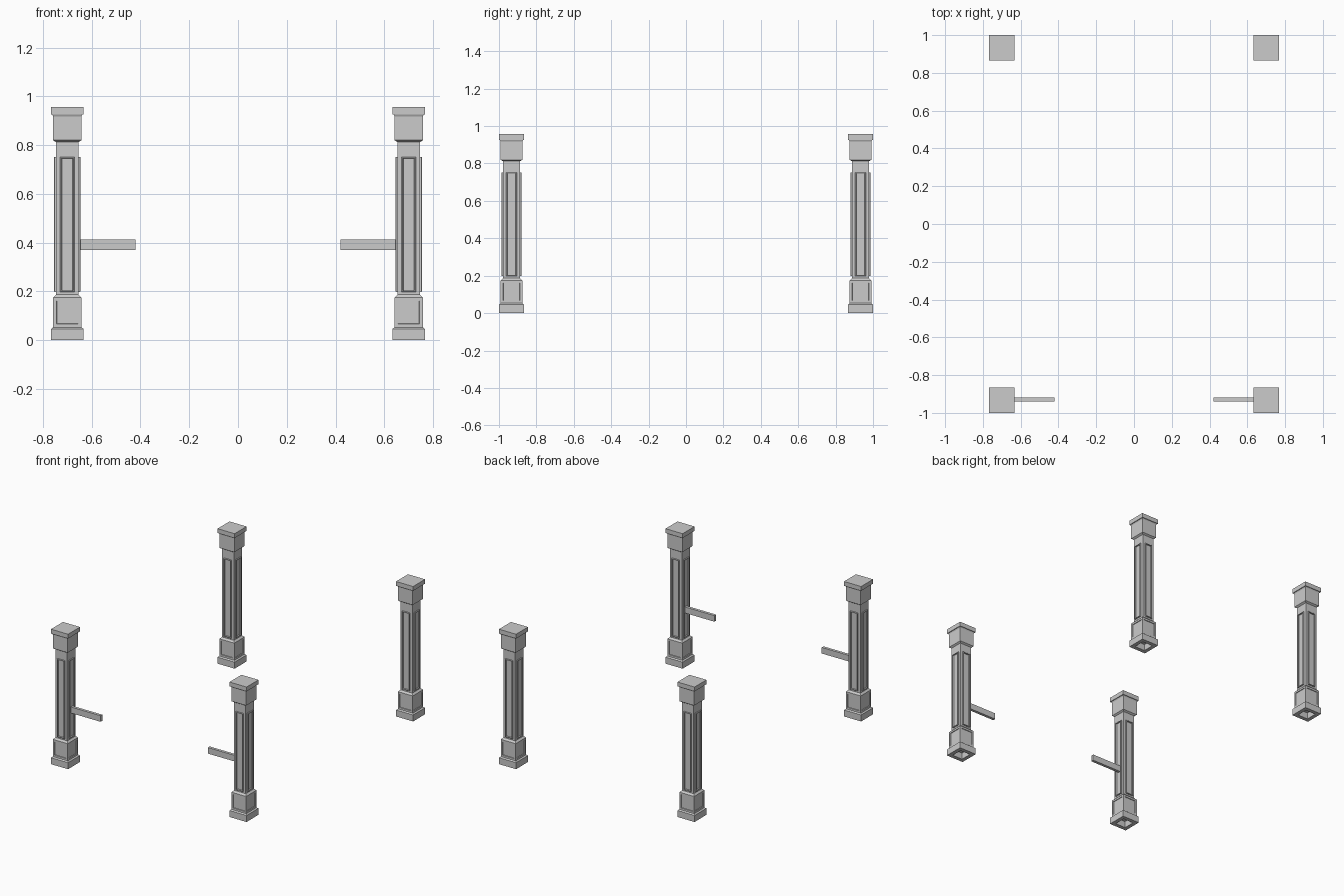
import bpy, bmesh, math
from mathutils import Matrix, Vector

if "Cube" in bpy.data.objects:
    bpy.data.objects.remove(bpy.data.objects["Cube"])

PX, PY = 0.70, 0.933


def rings_to_mesh(bm, rings):
    """Bridge successive four-corner rings into side faces."""
    loops = [[bm.verts.new(p) for p in ring] for ring in rings]
    sides = []
    for a, b in zip(loops, loops[1:]):
        sides.append([bm.faces.new((a[i], a[(i + 1) % 4], b[(i + 1) % 4], b[i]))
                      for i in range(4)])
    return loops, sides


def finish(bm, name):
    bmesh.ops.recalc_face_normals(bm, faces=bm.faces)
    me = bpy.data.meshes.new(name)
    bm.to_mesh(me)
    bm.free()
    return me


def square(h, z):
    return [(-h, -h, z), (h, -h, z), (h, h, z), (-h, h, z)]


# Post: square profile (half width, height), starting inside the hollow foot
profile = [(0.040, 0.045), (0.040, 0), (0.067, 0), (0.067, 0.046), (0.058, 0.053),
           (0.058, 0.175), (0.046, 0.187), (0.046, 0.812), (0.058, 0.820),
           (0.058, 0.918), (0.062, 0.926), (0.067, 0.926), (0.067, 0.957)]
bm = bmesh.new()
loops, sides = rings_to_mesh(bm, [square(h, z) for h, z in profile])
bm.faces.new(loops[0])
bm.faces.new(loops[-1])
bmesh.ops.recalc_face_normals(bm, faces=bm.faces)
# Sunken panels on the lower block
bmesh.ops.inset_individual(bm, faces=sides[4], thickness=0.019)
bmesh.ops.inset_individual(bm, faces=sides[4], thickness=0.002, depth=-0.004)
post_mesh = finish(bm, "post")

# Raised rectangular moulding on each shaft face: (inset, projection)
bm = bmesh.new()
for k in range(4):
    rot = Matrix.Rotation(k * math.pi / 2, 3, 'Z')
    rings = []
    for inset, d in [(0, -0.001), (0, 0.006), (0.002, 0.008), (0.005, 0.008), (0.007, -0.001)]:
        w, h, y = 0.029 - inset, 0.277 - inset, -0.046 - d
        rings.append([rot @ Vector((sx * w, y, 0.475 + sz * h))
                      for sx, sz in ((-1, -1), (1, -1), (1, 1), (-1, 1))])
    rings_to_mesh(bm, rings)
mould_mesh = finish(bm, "panel_moulding")

# Short rail stub
bm = bmesh.new()
bmesh.ops.create_cube(bm, size=1)
bmesh.ops.scale(bm, vec=(0.235, 0.020, 0.043), verts=bm.verts)
rail_mesh = finish(bm, "rail")


def place(name, mesh, loc):
    ob = bpy.data.objects.new(name, mesh)
    ob.location = loc
    bpy.context.collection.objects.link(ob)


for sx, side in ((-1, "left"), (1, "right")):
    for sy, end in ((-1, "front"), (1, "back")):
        place(f"{end}_{side}_post", post_mesh, (sx * PX, sy * PY, 0))
        place(f"{end}_{side}_panel_moulding", mould_mesh, (sx * PX, sy * PY, 0))
    place(f"{side}_rail", rail_mesh, (sx * 0.5385, -0.929, 0.391))
